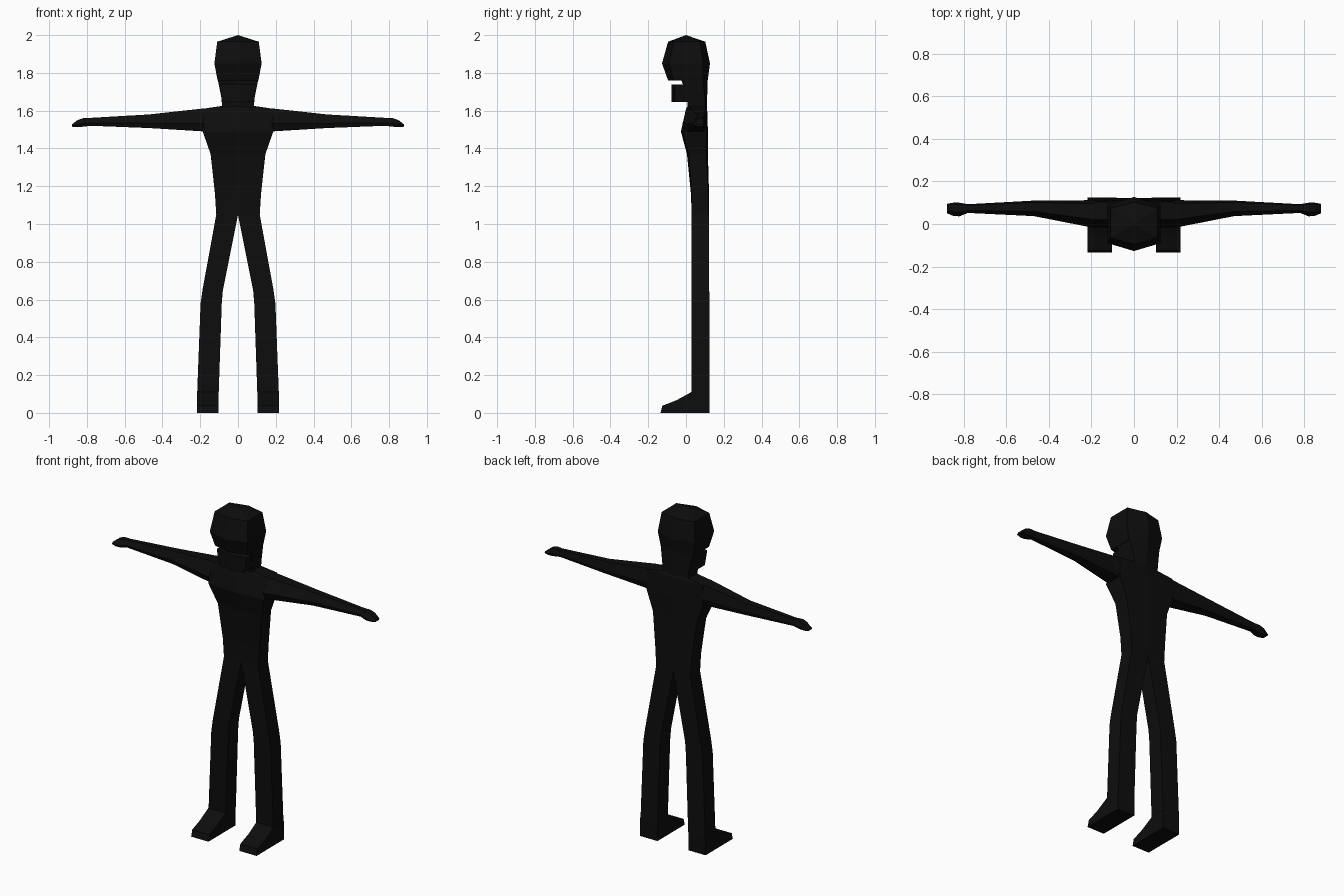
import bpy, bmesh

if "Cube" in bpy.data.objects:
    bpy.data.objects.remove(bpy.data.objects["Cube"])

black = bpy.data.materials.new("matte_black")
black.diffuse_color = (0.004, 0.004, 0.004, 1)
black.use_nodes = True
black.node_tree.nodes["Principled BSDF"].inputs["Base Color"].default_value = black.diffuse_color


def loft(name, rings, cap_start=True, cap_end=True, mirror=False, tip=None):
    """Skin a list of equal-length point rings into one flat-shaded part."""
    bm = bmesh.new()
    vr = [[bm.verts.new(p) for p in ring] for ring in rings]
    n = len(vr[0])
    for a, b in zip(vr, vr[1:]):
        for i in range(n):
            j = (i + 1) % n
            bm.faces.new((a[i], a[j], b[j], b[i]))
    if cap_start:
        bm.faces.new(vr[0][::-1])
    if tip:
        t = bm.verts.new(tip)
        for i in range(n):
            bm.faces.new((vr[-1][i], vr[-1][(i + 1) % n], t))
    elif cap_end:
        bm.faces.new(vr[-1])
    if mirror:
        geo = bmesh.ops.duplicate(bm, geom=bm.verts[:] + bm.edges[:] + bm.faces[:])["geom"]
        for v in geo:
            if isinstance(v, bmesh.types.BMVert):
                v.co.x *= -1
    bmesh.ops.recalc_face_normals(bm, faces=bm.faces[:])
    me = bpy.data.meshes.new(name)
    bm.to_mesh(me)
    bm.free()
    me.materials.append(black)
    ob = bpy.data.objects.new(name, me)
    bpy.context.collection.objects.link(ob)
    return ob


def body_ring(z, w, front, side_front, side_back, back, dz=0.0):
    """Symmetric hexagon: ridge at front and back, two corners per side."""
    return [(0, front, z + dz), (w, side_front, z), (w, side_back, z),
            (0, back, z), (-w, side_back, z), (-w, side_front, z)]


# Head, widest at the brow, with a shallow pointed crown
loft("head", [
    body_ring(1.76, 0.108, -0.095, -0.065, 0.085, 0.115),
    body_ring(1.85, 0.125, -0.127, -0.09, 0.09, 0.127),
    body_ring(1.965, 0.11, -0.095, -0.065, 0.075, 0.102),
], tip=(0, 0, 2.0))

# Neck column
loft("neck", [
    body_ring(1.61, 0.083, 0.01, 0.015, 0.10, 0.11),
    body_ring(1.67, 0.088, 0.005, 0.005, 0.10, 0.112),
    body_ring(1.765, 0.107, -0.025, -0.02, 0.088, 0.115),
], cap_start=False, cap_end=False)

# Jutting lower jaw below the open mouth
loft("jaw", [
    body_ring(1.645, 0.084, -0.078, -0.06, 0.05, 0.06),
    body_ring(1.738, 0.1, -0.078, -0.06, 0.05, 0.06),
])

# Torso from hips to shoulders
loft("torso", [
    body_ring(1.05, 0.115, 0.03, 0.03, 0.12, 0.122),
    body_ring(1.16, 0.122, 0.026, 0.03, 0.118, 0.122),
    body_ring(1.37, 0.145, 0.005, 0.015, 0.108, 0.116),
    body_ring(1.49, 0.187, -0.027, -0.015, 0.108, 0.116),
    body_ring(1.61, 0.187, 0.0, 0.02, 0.105, 0.112),
    body_ring(1.625, 0.085, 0.01, 0.02, 0.10, 0.11),
])


def arm_ring(x, yf, yb, zb, zt):
    """Arm section with a beveled front edge."""
    d, m = yb - yf, zb + 0.35 * (zt - zb)
    return [(x, yf, m), (x, yf + 0.3 * d, zt), (x, yb - 0.12 * d, zt),
            (x, yb, m), (x, yb - 0.12 * d, zb), (x, yf + 0.15 * d, zb)]


# Tapered arms ending in mitten hands
loft("arms", [
    arm_ring(0.18, -0.02, 0.112, 1.49, 1.612),
    arm_ring(0.47, 0.037, 0.11, 1.508, 1.58),
    arm_ring(0.78, 0.052, 0.093, 1.52, 1.562),
    arm_ring(0.82, 0.036, 0.1, 1.515, 1.56),
    arm_ring(0.85, 0.038, 0.1, 1.513, 1.55),
    arm_ring(0.878, 0.05, 0.095, 1.515, 1.528),
], cap_start=False, mirror=True)


def leg_ring(z, xi, xo, yf, yb):
    return [(xi, yf, z), (xo, yf, z), (xo, yb, z), (xi, yb, z)]


# Legs splaying out to the knee, then nearly straight
loft("legs", [
    leg_ring(1.05, 0.0, 0.115, 0.03, 0.121),
    leg_ring(0.65, 0.08, 0.188, 0.028, 0.123),
    leg_ring(0.58, 0.086, 0.198, 0.028, 0.124),
    leg_ring(0.11, 0.102, 0.216, 0.028, 0.125),
], cap_start=False, cap_end=False, mirror=True)

# Wedge feet: one side profile extruded across the width
foot = [(0.125, 0.0), (0.125, 0.11), (0.028, 0.11),
        (-0.05, 0.067), (-0.125, 0.038), (-0.135, 0.0)]
loft("feet", [[(x, y, z) for y, z in foot] for x in (0.103, 0.218)], mirror=True)
